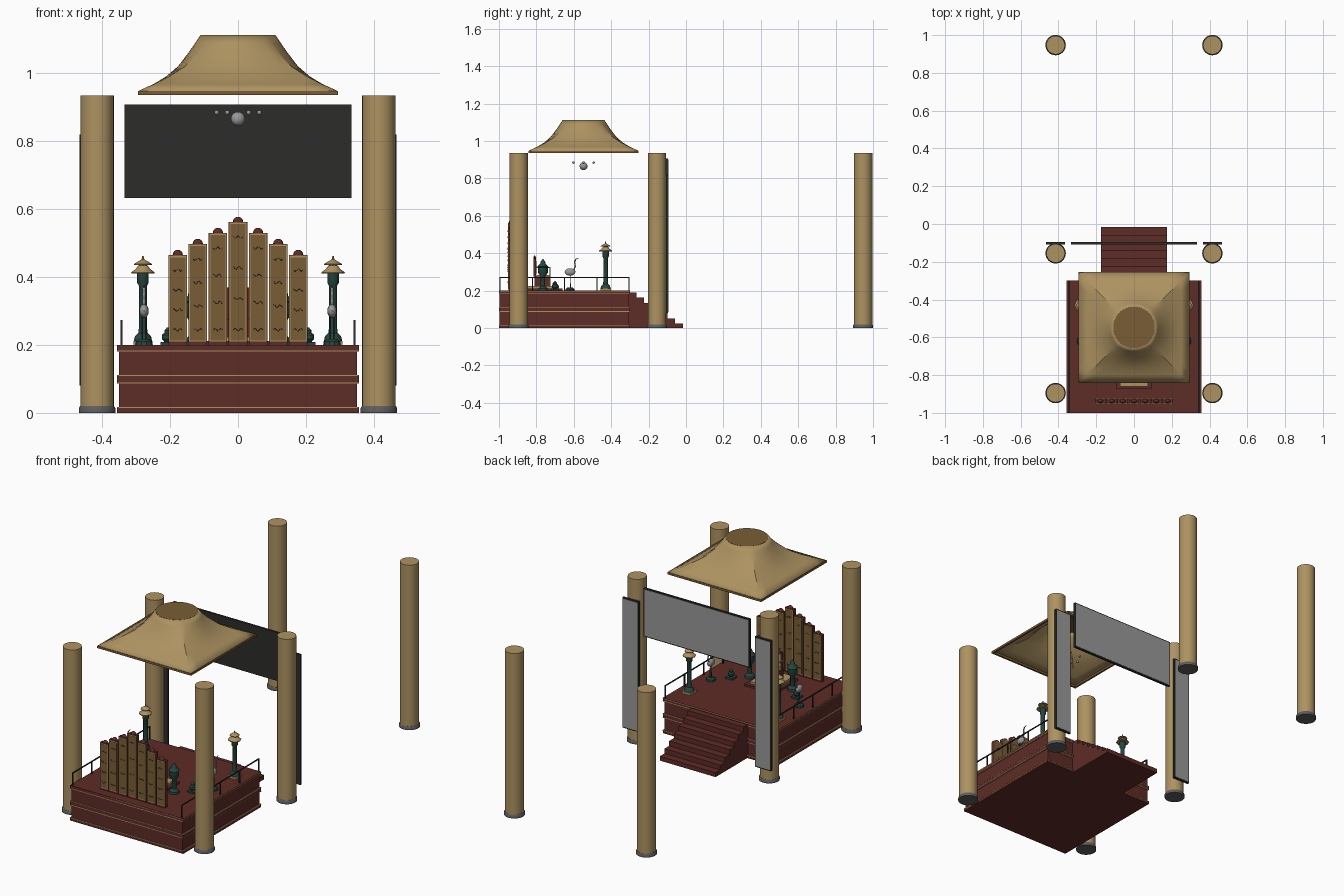
import bpy, bmesh, math
from mathutils import Vector, Matrix

if "Cube" in bpy.data.objects:
    bpy.data.objects.remove(bpy.data.objects["Cube"])


def mat(name, c):
    m = bpy.data.materials.new(name)
    m.diffuse_color = (*c, 1)
    m.use_nodes = True
    m.node_tree.nodes["Principled BSDF"].inputs["Base Color"].default_value = m.diffuse_color
    return m


GOLD = mat("gold", (.42, .29, .12))
BROWN = mat("dull_gold", (.19, .11, .035))
RED = mat("dark_red", (.11, .025, .02))
GREEN = mat("dark_green", (.02, .06, .05))
BLACK = mat("black", (.025, .025, .024))
STONE = mat("dark_stone", (.11, .11, .11))
GREY = mat("grey", (.32, .32, .32))


def finish(bm, name, m, smooth=False):
    bmesh.ops.recalc_face_normals(bm, faces=bm.faces[:])
    me = bpy.data.meshes.new(name)
    bm.to_mesh(me)
    bm.free()
    ob = bpy.data.objects.new(name, me)
    bpy.context.collection.objects.link(ob)
    me.materials.append(m)
    if smooth:
        bpy.ops.object.select_all(action='DESELECT')
        ob.select_set(True)
        bpy.context.view_layer.objects.active = ob
        bpy.ops.object.shade_smooth_by_angle(angle=math.radians(35))
    return ob


def box(name, x0, x1, y0, y1, z0, z1, m):
    bm = bmesh.new()
    bmesh.ops.create_cube(bm, size=1)
    for v in bm.verts:
        v.co = Vector((x0 + (v.co.x + .5) * (x1 - x0), y0 + (v.co.y + .5) * (y1 - y0),
                       z0 + (v.co.z + .5) * (z1 - z0)))
    return finish(bm, name, m)


def lathe(name, prof, x, y, m, n=24):
    bm = bmesh.new()
    rings = [[bm.verts.new((x + r * math.cos(2 * math.pi * i / n), y + r * math.sin(2 * math.pi * i / n), z))
              for i in range(n)] for r, z in prof]
    for a, b in zip(rings, rings[1:]):
        for i in range(n):
            bm.faces.new((a[i], a[(i + 1) % n], b[(i + 1) % n], b[i]))
    bm.faces.new(rings[0])
    bm.faces.new(rings[-1])
    return finish(bm, name, m, True)


def ball(name, loc, scale, m, n=16):
    bm = bmesh.new()
    bmesh.ops.create_uvsphere(bm, u_segments=n, v_segments=n // 2, radius=1,
                              matrix=Matrix.Translation(loc) @ Matrix.Diagonal((*scale, 1)))
    return finish(bm, name, m, True)


def tube(name, pts, r, m):
    cu = bpy.data.curves.new(name, 'CURVE')
    cu.dimensions = '3D'
    cu.bevel_depth, cu.bevel_resolution = r, 1
    cu.use_fill_caps = True
    sp = cu.splines.new('POLY')
    sp.points.add(len(pts) - 1)
    for p, q in zip(sp.points, pts):
        p.co = (*q, 1)
    cu.materials.append(m)
    ob = bpy.data.objects.new(name, cu)
    bpy.context.collection.objects.link(ob)
    bpy.ops.object.select_all(action='DESELECT')
    ob.select_set(True)
    bpy.context.view_layer.objects.active = ob
    bpy.ops.object.convert(target='MESH')


# Six columns on stone bases
for s in (-1, 1):
    for y in (-.895, -.155, .947):
        lathe("column", [(.049, .02), (.049, .935)], s * .415, y, GOLD, 32)
        lathe("column_base", [(.054, 0), (.054, .014), (.05, .02)], s * .415, y, STONE, 32)

# Platform with raised bands and gold trim lines
box("platform", -.35, .35, -.997, -.305, 0, .196, RED)
for z0, z1 in ((0, .014), (.09, .108), (.184, .2)):
    box("platform_band", -.356, .356, -1, -.3, z0, z1, RED)
for z in (.015, .089, .109, .183, .197):
    box("platform_trim", -.3565, .3565, -1, -.2995, z - .002, z + .002, GOLD)

# Steps
for i in range(7):
    box("step", -.175, .175, -.31, -.265 + i * .0415, 0, .19 - i * .0275, RED)

# Side railings
for s in (-1, 1):
    x = s * .343
    ys = [-.997 + i * .1725 for i in range(5)]
    for y in ys:
        box("rail_post", x - .003, x + .003, y, y + .006, .2, .272, BLACK)
    box("handrail", x - .003, x + .003, -.997, -.301, .268, .273, BLACK)

# Folding screen of seven stepped leaves with gold faces, cloud lines and finials
for i in range(-3, 4):
    x, top = i * .0592, .563 - .0325 * abs(i)
    box("screen_leaf", x - .0275, x + .0275, -.948, -.926, .2, top, RED)
    for y0, y1, d in ((-.951, -.948, -.952), (-.926, -.923, -.922)):
        box("leaf_frame", x - .0255, x + .0255, y0, y1, .21, top - .002, GOLD)
        box("leaf_face", x - .0225, x + .0225, min(y0, d), max(y1, d), .214, top - .007, BROWN)
        for k in range(4):
            z = .245 + k * (top - .29) / 3
            tube("cloud_line", [(x + (j - 3) * .0045, d, z + .004 * math.sin(j * 1.6 + k)) for j in range(7)],
                 .0012, BLACK)
    ball("leaf_finial", (x, -.937, top), (.015, .011, .015), RED)

# Roof canopy: square eaves blending to a round crown
N = 48
bm = bmesh.new()
rings = []
for h, z, k in ((.292, .947, 1), (.25, .966, .97), (.21, .99, .85), (.175, 1.02, .6),
                (.142, 1.063, .3), (.125, 1.088, .1), (.109, 1.112, 0)):
    ring = []
    for i in range(N):
        a = 2 * math.pi * i / N
        c, s = math.cos(a), math.sin(a)
        r = h * (1 - k + k / max(abs(c), abs(s)))
        ring.append(bm.verts.new((r * c, -.548 + r * s, z)))
    rings.append(ring)
for a, b in zip(rings, rings[1:]):
    for i in range(N):
        bm.faces.new((a[i], a[(i + 1) % N], b[(i + 1) % N], b[i]))
roof = finish(bm, "canopy_roof", GOLD, True)
mod = roof.modifiers.new("thickness", 'SOLIDIFY')
mod.thickness, mod.offset = .004, 0
lathe("canopy_crown", [(.109, 1.106), (.109, 1.113)], 0, -.548, BROWN, 48)
for s in (-1, 1):
    e = sorted((s * .284, s * .295))
    box("eave_side", *e, -.843, -.253, .936, .948, BROWN)
    box("eave_end", -.295, .295, -.548 + e[0], -.548 + e[1], .936, .948, BROWN)

# Hanging pearl with a ring of six smaller ones
ball("hanging_pearl", (0, -.548, .866), (.021,) * 3, GREY, 20)
for i in range(6):
    a = i * math.pi / 3
    ball("small_pearl", (.063 * math.cos(a), -.548 + .063 * math.sin(a), .885), (.007,) * 3, GREY, 10)


# Display boards: black frame, grey face towards +y
def board(name, x0, x1, z0, z1):
    box(name + "_frame", x0, x1, -.108, -.096, z0, z1, BLACK)
    box(name + "_face", x0 + .006, x1 - .006, -.097, -.0945, z0 + .006, z1 - .006, GREY)


board("top_board", -.334, .334, .633, .908)
board("left_board", -.467, -.365, .08, .82)
board("right_board", .365, .467, .08, .82)

for s in (-1, 1):
    # Lantern pillars
    x, y = s * .28, -.43
    box("lantern_plinth", x - .028, x + .028, y - .028, y + .028, .2, .212, GOLD)
    lathe("lantern_pillar", [(.027, .212), (.024, .225), (.014, .235), (.012, .25), (.012, .375), (.017, .383),
                             (.017, .412), (.012, .414), (.012, .436)], x, y, GREEN, 12)
    lathe("lantern_lower_roof", [(.034, .41), (.035, .414), (.022, .423), (.014, .434)], x, y, GOLD, 8)
    lathe("lantern_upper_roof", [(.026, .436), (.026, .439), (.013, .447), (.004, .452), (.002, .462)],
          x, y, GOLD, 8)
    # Cranes standing on rocks
    x, y = s * .277, -.62
    lathe("crane_rock", [(.026, .2), (.024, .21), (.014, .218)], x, y, GREEN, 10)
    ball("crane_body", (x, y, .3), (.014, .029, .02), GREY)
    tube("crane_neck", [(x, y + .018, .305), (x, y + .028, .33), (x, y + .024, .352), (x, y + .03, .368)],
         .004, GREY)
    tube("crane_beak", [(x, y + .028, .367), (x, y + .046, .374)], .002, BLACK)
    for d in (-.005, .005):
        tube("crane_leg", [(x + d, y, .29), (x + d, y + .003, .215)], .002, GREEN)
    # Low censers
    x, y = s * .207, -.7
    box("censer_plinth", x - .022, x + .022, y - .022, y + .022, .2, .209, GREEN)
    lathe("low_censer", [(.01, .209), (.017, .218), (.017, .23), (.01, .236), (.01, .243), (.002, .252)],
          x, y, GREEN, 12)
    # Tall incense burners
    x, y = s * .134, -.765
    lathe("tall_burner", [(.028, .2), (.026, .212), (.012, .225), (.012, .275), (.026, .295), (.026, .325),
                          (.03, .328), (.014, .345), (.012, .355), (.002, .37)], x, y, GREEN, 12)

# Dais and throne
box("dais", -.095, .095, -.87, -.66, .2, .212, RED)
box("dais_top", -.075, .075, -.86, -.68, .212, .224, GOLD)
box("footstool", -.03, .03, -.715, -.69, .224, .24, GOLD)
box("throne_seat", -.045, .045, -.81, -.725, .224, .275, RED)
box("throne_cushion", -.04, .04, -.8, -.727, .275, .285, GOLD)
box("throne_back", -.042, .042, -.815, -.803, .275, .37, RED)
box("throne_back_panel", -.033, .033, -.803, -.8, .29, .36, GOLD)
ball("throne_crest", (0, -.809, .37), (.028, .007, .018), RED)
for s in (-1, 1):
    tube("throne_arm", [(s * .043, -.805, .325), (s * .043, -.727, .325), (s * .043, -.727, .224)], .004, GOLD)
